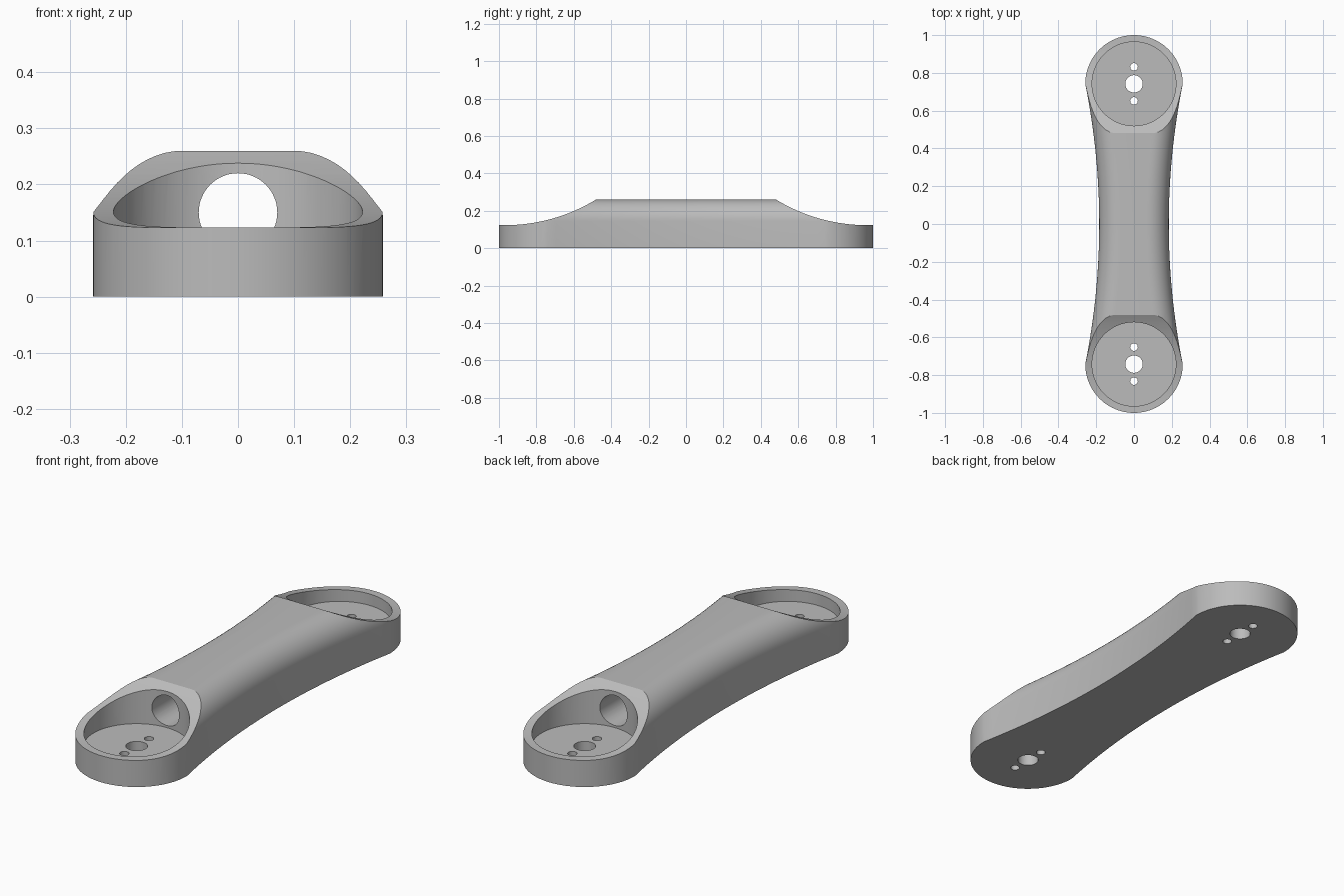
import bpy
import bmesh
from math import pi, sin, cos, sqrt

if "Cube" in bpy.data.objects:
    bpy.data.objects.remove(bpy.data.objects["Cube"])

END_Y, END_R = 0.742, 0.258      # centre and radius of the round ends
WAIST, HEIGHT, FILLET = 0.184, 0.26, 0.115

grey = bpy.data.materials.new("plain grey")
grey.use_nodes = True
grey.diffuse_color = (0.5, 0.5, 0.5, 1)
grey.node_tree.nodes["Principled BSDF"].inputs["Base Color"].default_value = (0.5, 0.5, 0.5, 1)


def loft(name, rings):
    """Closed solid skinned through rings that have equal point counts."""
    bm = bmesh.new()
    rows = [[bm.verts.new(p) for p in ring] for ring in rings]
    n = len(rows[0])
    for a, b in zip(rows, rows[1:]):
        for i in range(n):
            j = (i + 1) % n
            bm.faces.new((a[i], a[j], b[j], b[i]))
    bm.faces.new(rows[0][::-1])
    bm.faces.new(rows[-1])
    bmesh.ops.recalc_face_normals(bm, faces=bm.faces)
    mesh = bpy.data.meshes.new(name)
    bm.to_mesh(mesh)
    bm.free()
    mesh.materials.append(grey)
    obj = bpy.data.objects.new(name, mesh)
    bpy.context.collection.objects.link(obj)
    return obj


def outline(inset, z):
    """Dog-bone outline: round ends joined by sides that narrow to the waist."""
    half = []
    for i in range(49):
        a = pi * i / 48
        r = END_R - inset
        half.append((r * cos(a), END_Y + r * sin(a)))
    for i in range(1, 32):
        y = END_Y * (1 - i / 16)
        x = WAIST + (END_R - WAIST) * (y / END_Y) ** 2 - inset
        half.append((-x, y))
    return [(x, y, z) for x, y in half] + [(-x, -y, z) for x, y in half]


def cylinder(r, start, end, axis, y=0, z=0, n=64):
    """Cylinder cutter along the z or y axis."""
    rings = []
    for t in (start, end):
        circle = [(r * cos(2 * pi * i / n), r * sin(2 * pi * i / n)) for i in range(n)]
        if axis == "z":
            rings.append([(u, y + v, t) for u, v in circle])
        else:
            rings.append([(u, t, z + v) for u, v in circle])
    return loft("cutter", rings)


def scoop(side):
    """Cutter that slopes the top down to the low rim of one end."""
    radius, y0, low, n = 0.939, 0.97, 0.123, 28
    profile = [(1.1, 0.5), (1.1, low)]
    for i in range(n + 1):
        d = 0.549 * i / n
        profile.append((y0 - d, low + radius - sqrt(radius ** 2 - d ** 2)))
    profile.append((y0 - 0.549, 0.5))
    return loft("cutter", [[(x, side * y, z) for y, z in profile] for x in (-0.4, 0.4)])


# Body with rounded upper edges
levels = [(0, 0)]
for i in range(13):
    a = pi / 2 * i / 12
    levels.append((FILLET * (1 - cos(a)), HEIGHT - FILLET * (1 - sin(a))))
body = loft("link_arm_body", [outline(d, z) for d, z in levels])

# Sloped ends, round pockets, mounting holes and lengthwise bore
cutters = []
for side in (1, -1):
    y = side * END_Y
    cutters.append(scoop(side))
    cutters.append(cylinder(0.222, 0.07, 0.5, "z", y, n=96))
    cutters.append(cylinder(0.046, -0.1, 0.1, "z", y, n=40))
    for offset in (-0.09, 0.09):
        cutters.append(cylinder(0.02, -0.1, 0.1, "z", y + offset, n=24))
cutters.append(cylinder(0.07, -0.7, 0.7, "y", z=0.15))

bpy.ops.object.select_all(action="DESELECT")
body.select_set(True)
bpy.context.view_layer.objects.active = body
for cutter in cutters:
    cutter.hide_render = True
    mod = body.modifiers.new("cut", "BOOLEAN")
    mod.operation = "DIFFERENCE"
    mod.solver = "EXACT"
    mod.object = cutter
    bpy.ops.object.modifier_apply(modifier=mod.name)
    bpy.data.objects.remove(cutter)

bpy.ops.object.shade_smooth_by_angle(angle=pi / 6)
